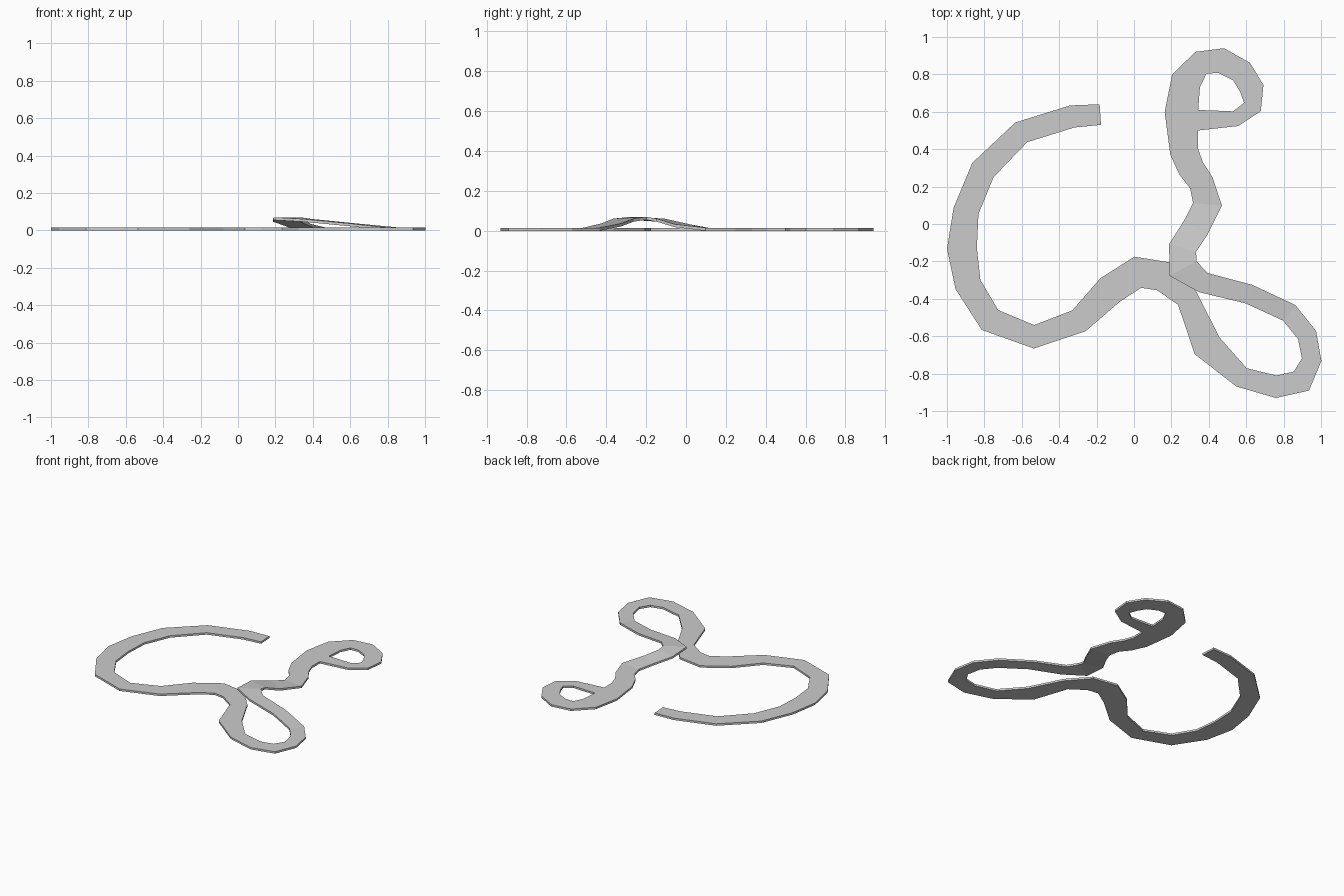
import bpy, bmesh
from mathutils import Vector

if "Cube" in bpy.data.objects:
    bpy.data.objects.remove(bpy.data.objects["Cube"])

THICK = 0.015

# centre line of the road: x, y, width
big_curve = [(-.18, .585, .11), (-.33, .575, .12), (-.603, .49, .123), (-.808, .288, .137),
             (-.898, .07, .137), (-.92, -.13, .16), (-.888, -.323, .142), (-.77, -.513, .138),
             (-.535, -.603, .125), (-.295, -.518, .132), (-.128, -.353, .163), (.02, -.258, .17)]
hairpin = [(.16, -.28, .165), (.285, -.398, .12), (.39, -.65, .16), (.575, -.82, .112),
           (.76, -.87, .12), (.895, -.84, .13), (.95, -.725, .105), (.925, -.593, .106),
           (.83, -.475, .106)]
bridge = [(.615, -.375, .105), (.37, -.313, .112), (.262, -.238, .164),
          (.26, -.128, .15), (.33, -.02, .146)]
end_loop = [(.393, .105, .155), (.36, .22, .134), (.305, .298, .142), (.268, .388, .152),
            (.253, .595, .178), (.278, .765, .163), (.358, .863, .13), (.468, .873, .136),
            (.575, .815, .13), (.63, .725, .13), (.633, .625, .1), (.543, .563, .083),
            (.34, .555, .11)]
bridge_height = [.022, .046, .055, .046, .018]

path = big_curve + hairpin + bridge + end_loop
heights = [0] * len(big_curve + hairpin) + bridge_height + [0] * len(end_loop)
points = [Vector(p[:2]) for p in path]


def side_direction(i):
    """Unit vector across the road, halving the bend at point i."""
    t = Vector((0, 0))
    if i > 0:
        t += (points[i] - points[i - 1]).normalized()
    if i < len(points) - 1:
        t += (points[i + 1] - points[i]).normalized()
    return Vector((-t.y, t.x)).normalized()


# flat ribbon following the path, then thickened downward
bm = bmesh.new()
rows = []
for i, (c, p, h) in enumerate(zip(points, path, heights)):
    offset = side_direction(i) * p[2] / 2
    rows.append([bm.verts.new((*(c + s * offset), h + THICK)) for s in (1, -1)])
for a, b in zip(rows, rows[1:]):
    bm.faces.new((a[0], a[1], b[1], b[0]))
ext = bmesh.ops.extrude_face_region(bm, geom=bm.faces[:], use_keep_orig=True)
lower = [v for v in ext["geom"] if isinstance(v, bmesh.types.BMVert)]
bmesh.ops.translate(bm, verts=lower, vec=(0, 0, -THICK))
bmesh.ops.recalc_face_normals(bm, faces=bm.faces[:])

mesh = bpy.data.meshes.new("race_track_road")
bm.to_mesh(mesh)
bm.free()
road = bpy.data.objects.new("race_track_road", mesh)
bpy.context.collection.objects.link(road)
